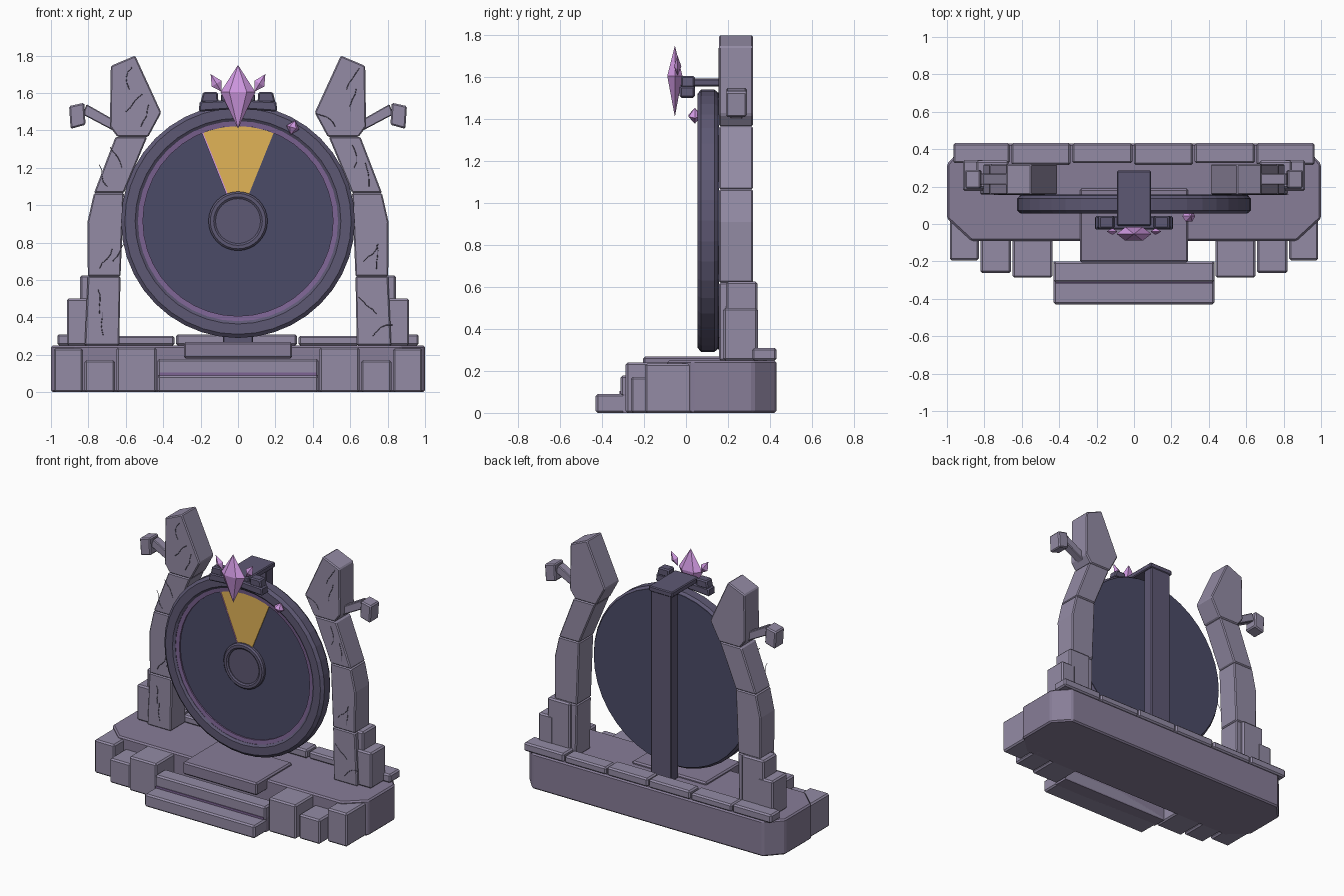
import bpy, bmesh, math, random
from mathutils import Vector, Matrix

if "Cube" in bpy.data.objects:
    bpy.data.objects.remove(bpy.data.objects["Cube"])

random.seed(4)


def mat(name, r, g, b):
    m = bpy.data.materials.new(name)
    m.diffuse_color = [(c / 255) ** 2.2 for c in (r, g, b)] + [1]
    m.use_nodes = True
    m.node_tree.nodes["Principled BSDF"].inputs["Base Color"].default_value = m.diffuse_color
    return m


STONE = mat("stone", 146, 138, 163)
FLOOR = mat("floor_stone", 134, 124, 150)
IRON = mat("iron", 94, 89, 115)
FACE = mat("wheel_face", 76, 76, 103)
PURPLE = mat("purple_trim", 124, 100, 146)
GOLD = mat("gold", 224, 178, 88)
CRYSTAL = mat("crystal", 208, 152, 226)
CRACK = mat("crack", 92, 86, 106)


def finish(name, bm, m, bevel=0.0):
    bmesh.ops.recalc_face_normals(bm, faces=bm.faces[:])
    me = bpy.data.meshes.new(name)
    bm.to_mesh(me)
    bm.free()
    me.materials.append(m)
    ob = bpy.data.objects.new(name, me)
    bpy.context.collection.objects.link(ob)
    if bevel:
        mod = ob.modifiers.new("bevel", 'BEVEL')
        mod.width, mod.segments = bevel, 1
        mod.limit_method = 'ANGLE'
    return ob


def prism(name, pts, y0, y1, m, bevel=0.0, side=1):
    """Extrude an x-z outline from y0 to y1; side=-1 mirrors it."""
    bm = bmesh.new()
    f = bm.faces.new([bm.verts.new((x * side, y0, z)) for x, z in pts])
    ext = bmesh.ops.extrude_face_region(bm, geom=[f])["geom"]
    bmesh.ops.translate(bm, vec=(0, y1 - y0, 0),
                        verts=[v for v in ext if isinstance(v, bmesh.types.BMVert)])
    return finish(name, bm, m, bevel)


def box(name, x0, x1, y0, y1, z0, z1, m=STONE, bevel=0.01, side=1):
    return prism(name, [(x0, z0), (x1, z0), (x1, z1), (x0, z1)], y0, y1, m, bevel, side)


def lathe(name, profile, m, n=40, cz=0.915):
    """Revolve a closed (radius, y) profile about the wheel axle."""
    bm = bmesh.new()
    rings = []
    for i in range(n):
        a = 2 * math.pi * i / n
        rings.append([bm.verts.new((r * math.sin(a), y, cz + r * math.cos(a))) for r, y in profile])
    k = len(profile)
    for i in range(n):
        p, q = rings[i], rings[(i + 1) % n]
        for j in range(k):
            bm.faces.new((p[j], p[(j + 1) % k], q[(j + 1) % k], q[j]))
    return finish(name, bm, m)


def disc(name, r, y0, y1, m, n=40, cz=0.915):
    pts = [(r * math.sin(2 * math.pi * i / n), cz + r * math.cos(2 * math.pi * i / n)) for i in range(n)]
    return prism(name, pts, y0, y1, m)


def crystal(name, loc, rx, ry, up, down, tilt=0, n=6):
    bm = bmesh.new()
    ring = [bm.verts.new((rx * math.cos(2 * math.pi * i / n), ry * math.sin(2 * math.pi * i / n), 0))
            for i in range(n)]
    for tip in (bm.verts.new((0, 0, up)), bm.verts.new((0, 0, -down))):
        for i in range(n):
            bm.faces.new((ring[i], ring[(i + 1) % n], tip))
    bm.transform(Matrix.Translation(loc) @ Matrix.Rotation(tilt, 4, 'Y'))
    return finish(name, bm, CRYSTAL)


def crack(name, x, z, y, length, ang):
    """Thin jagged groove lying on a front face."""
    cu = bpy.data.curves.new(name, 'CURVE')
    cu.dimensions, cu.bevel_depth, cu.bevel_resolution = '3D', 0.002, 0
    sp = cu.splines.new('POLY')
    sp.points.add(4)
    for p in sp.points:
        p.co = (x, y, z, 1)
        ang += random.uniform(-0.5, 0.5)
        x += math.cos(ang) * length / 4
        z += math.sin(ang) * length / 4
    cu.materials.append(CRACK)
    bpy.context.collection.objects.link(bpy.data.objects.new(name, cu))


# base slab with cut corners
bm = bmesh.new()
outline = [(-.87, -.09), (.87, -.09), (1, .03), (1, .32), (.9, .43), (-.9, .43), (-1, .32), (-1, .03)]
f = bm.faces.new([bm.verts.new((x, y, 0)) for x, y in outline])
ext = bmesh.ops.extrude_face_region(bm, geom=[f])["geom"]
bmesh.ops.translate(bm, vec=(0, 0, .25), verts=[v for v in ext if isinstance(v, bmesh.types.BMVert)])
finish("base_slab", bm, FLOOR, .01)

# kerb stones along the back edge
edges = [-.97, -.66, -.335, -.005, .32, .65, .97]
for i in range(6):
    box(f"back_kerb_{i}", edges[i] + .004, edges[i + 1] - .004, .325 - .01 * (i % 2), .432, .25,
        .31 - .008 * (i % 3 == 1))

# steps up the middle
box("lower_step", -.43, .43, -.43, -.2, 0, .09)
box("upper_step", -.43, .43, -.312, -.2, .08, .178)
box("step_underfill", -.43, .43, -.3, -.2, 0, .1, FLOOR, 0)
box("step_glow_strip", -.42, .42, -.317, -.3, .09, .105, PURPLE, 0)
box("landing", -.29, .29, -.205, .19, .18, .268, FLOOR)

# outline of each pillar stone, on the +x side
stones = [
    [(.635, .25), (.82, .25), (.803, .62), (.628, .62)],
    [(.628, .62), (.803, .62), (.805, .91), (.77, 1.065), (.61, 1.065)],
    [(.61, 1.065), (.77, 1.065), (.655, 1.365), (.485, 1.365)],
    [(.48, 1.365), (.645, 1.365), (.685, 1.42), (.68, 1.745), (.55, 1.8), (.41, 1.495)],
]
for s, tag in ((1, "right"), (-1, "left")):
    # front blocks beside the steps
    box(f"{tag}_inner_block", .437, .65, -.287, -.05, 0, .24, side=s)
    box(f"{tag}_middle_block", .658, .82, -.262, -.03, 0, .172, side=s)
    box(f"{tag}_outer_block", .83, .985, -.195, .08, 0, .235, side=s)
    # leaning pillar
    for i, pts in enumerate(stones):
        prism(f"{tag}_pillar_stone_{i}", pts, .157, .32, STONE, .007, s)
    box(f"{tag}_buttress_tall", .67, .845, .19, .34, .25, .625, side=s)
    box(f"{tag}_buttress_short", .8, .915, .177, .342, .25, .5, side=s)
    # side strut with end block
    prism(f"{tag}_strut", [(.66, 1.395), (.83, 1.485), (.81, 1.54), (.66, 1.455)], .21, .27, STONE, .005, s)
    prism(f"{tag}_strut_cap", [(.815, 1.43), (.895, 1.408), (.903, 1.53), (.822, 1.548)],
          .19, .29, STONE, .008, s)
    # weathering cracks
    for x, z in ((.72, .3), (.74, .42), (.67, .7), (.74, .66), (.7, 1.1), (.62, 1.2),
                 (.52, 1.42), (.6, 1.5), (.58, 1.62)):
        crack(f"{tag}_crack", s * x, z, .157, .13, random.uniform(1, 2.1))
    # crown bracket block and small crystal
    prism(f"{tag}_crown_block", [(.105, 1.55), (.2, 1.55), (.187, 1.605), (.107, 1.605)],
          -.025, .042, IRON, .008, s)
    crystal(f"{tag}_small_crystal", (s * .115, -.04, 1.65), .03, .018, .06, .05, s * .55, 4)

# wheel: rim, trim ring, plate, hub
lathe("wheel_rim", [(.535, .066), (.55, .055), (.605, .055), (.625, .072), (.625, .135),
                    (.608, .155), (.535, .155)], IRON)
lathe("wheel_trim", [(.508, .072), (.538, .068), (.538, .1), (.508, .1)], PURPLE)
disc("wheel_plate", .54, .082, .152, FACE)
disc("wheel_back", .61, .14, .157, FACE)
lathe("hub_ring", [(.12, .062), (.13, .055), (.148, .055), (.158, .065), (.158, .1), (.12, .1)], IRON, 32)
disc("hub_cap", .122, .068, .1, IRON, 32)

# gold wedge and its glowing edge
half, steps = math.radians(22), 10
arc = [-half + 2 * half * i / steps for i in range(steps + 1)]
wedge = [(.507 * math.sin(a), .915 + .507 * math.cos(a)) for a in arc]
wedge += [(.157 * math.sin(a), .915 + .157 * math.cos(a)) for a in reversed(arc)]
prism("gold_wedge", wedge, .076, .09, GOLD)
edge = [(r * math.sin(a), .915 + r * math.cos(a)) for r, a in
        ((.157, -.41), (.507, -.39), (.507, -.375), (.157, -.36))]
prism("wedge_edge_glow", edge, .073, .09, CRYSTAL)

# rear post, overhead arm and crown bracket
box("rear_post", -.08, .08, .2, .28, .25, 1.57, IRON, .006)
box("overhead_arm", -.092, .092, -.01, .285, 1.555, 1.592, IRON, .006)
prism("crown_bracket", [(-.21, 1.5), (0, 1.515), (.21, 1.5), (.205, 1.555), (0, 1.565), (-.205, 1.555)],
      -.03, .042, IRON, .008)

# crystals on the crown and rim
crystal("main_crystal", (0, -.053, 1.605), .093, .042, .145, .195)
crystal("rim_gem", (.293, .042, 1.415), .036, .034, .04, .04, .3)
